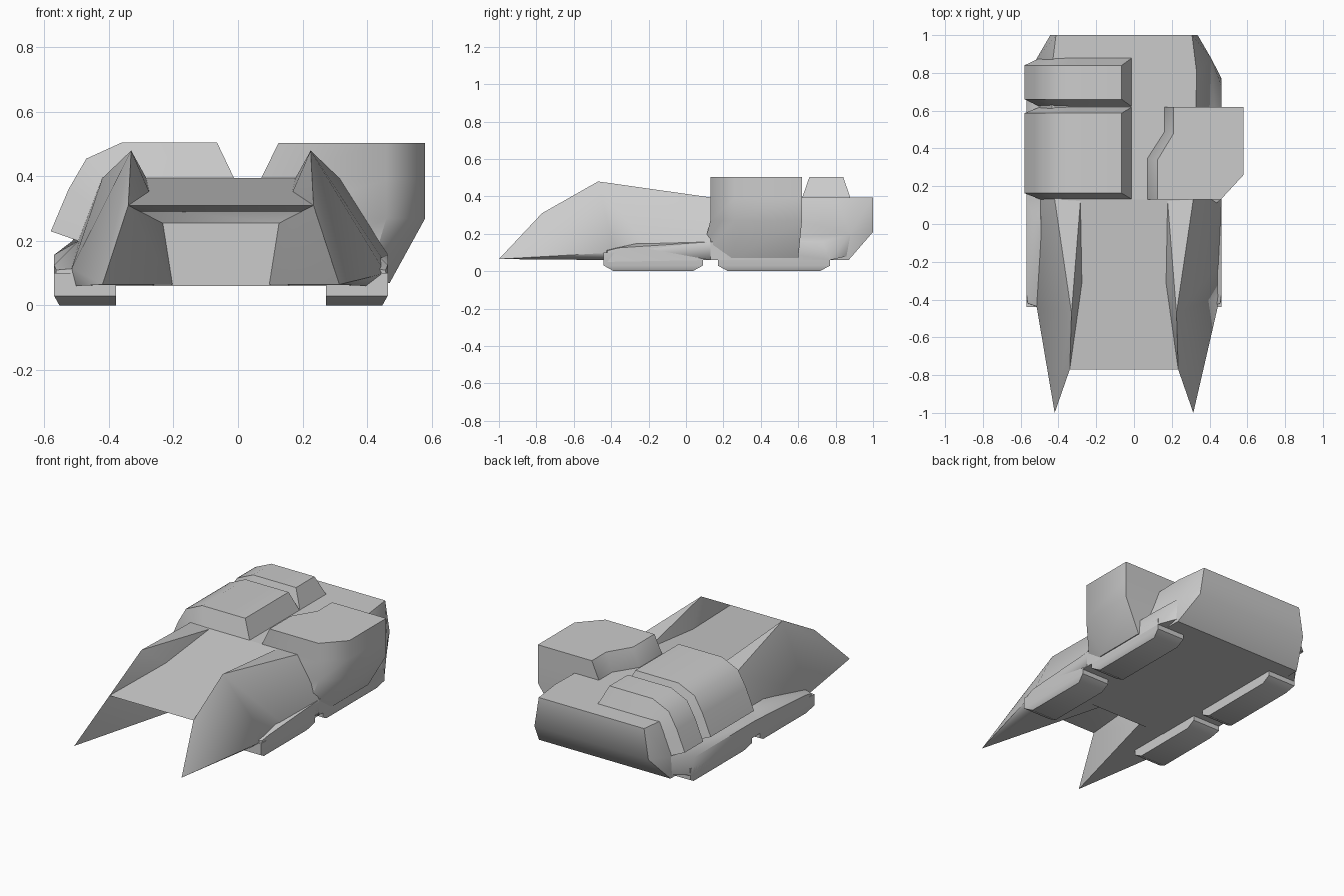
import bpy, bmesh, math

if "Cube" in bpy.data.objects:
    bpy.data.objects.remove(bpy.data.objects["Cube"])

CX = -0.053  # the hull's centre line sits left of the overall centre


def finish(name, bm, angle=48):
    bmesh.ops.recalc_face_normals(bm, faces=bm.faces)
    me = bpy.data.meshes.new(name)
    bm.to_mesh(me)
    bm.free()
    ob = bpy.data.objects.new(name, me)
    bpy.context.collection.objects.link(ob)
    bpy.ops.object.select_all(action='DESELECT')
    ob.select_set(True)
    bpy.context.view_layer.objects.active = ob
    bpy.ops.object.shade_smooth_by_angle(angle=math.radians(angle))
    return ob


def hull(name, pts, sides=(1, -1)):
    """Convex block from points given as offsets from the centre line."""
    bm = bmesh.new()
    for s in sides:
        for u, y, z in pts:
            bm.verts.new((CX + s * u, y, z))
    bmesh.ops.convex_hull(bm, input=bm.verts[:])
    loose = [v for v in bm.verts if not v.link_faces]
    bmesh.ops.delete(bm, geom=loose, context='VERTS')
    bmesh.ops.dissolve_limit(bm, angle_limit=0.01, verts=bm.verts[:], edges=bm.edges[:])
    return finish(name, bm)


def loft(name, rings, angle=48):
    """Solid through closed rings with equal point counts."""
    bm = bmesh.new()
    vs = [[bm.verts.new(p) for p in r] for r in rings]
    n = len(rings[0])
    for a, b in zip(vs, vs[1:]):
        for i in range(n):
            j = (i + 1) % n
            bm.faces.new((a[i], a[j], b[j], b[i]))
    bm.faces.new(vs[0][::-1])
    bm.faces.new(vs[-1])
    return finish(name, bm, angle)


# Shared hull corners
tip, corner, peak = (.367, -1, .065), (.287, -.77, .31), (.278, -.47, .48)
ridge_end, floor_end = (.367, .13, .395), (.23, .13, .393)
recess_top, recess_low = (.18, -.19, .255), (.15, -.19, .065)
side_mid, side_low = (.442, .13, .2), (.462, .13, .06)
skirt_top, skirt_low = (.517, .13, .157), (.517, .13, .06)

# Nose deck: sunken floor between the two fins, over the front recess
hull("nose_deck", [corner, ridge_end, recess_top])

# Middle hull behind the recess
hull("middle_hull", [recess_top, recess_low, (.3, -.19, .34), ridge_end,
                     side_mid, side_low, (.46, -.19, .06)])

# Rear hull with sloped stern
hull("rear_hull", [ridge_end, side_mid, side_low, (.385, .80, .395), (.36, 1, .395),
                   (.39, 1, .21), (.46, .88, .2), (.45, .87, .06)])

for s, side in ((-1, "left"), (1, "right")):
    # Pointed front prong rising to a fin; the right one swells into the side box
    prong = [tip, corner, peak, ridge_end, floor_end, recess_top, recess_low,
             (.462, -.44, .115), (.45, -.43, .06), side_mid, side_low]
    if s > 0:
        prong += [skirt_top, skirt_low, (.517, -.2, .12), (.51, -.38, .1)]
    hull(side + "_prong", prong, (s,))
    # Side skirt, front and rear halves
    hull(side + "_front_skirt", [(.45, -.44, .115), (.51, -.42, .11), (.517, -.36, .125),
                                 (.45, -.44, .05), (.517, -.42, .05), (.442, -.05, .2),
                                 (.33, -.42, .06), (.33, .13, .06),
                                 skirt_top, skirt_low, side_mid], (s,))
    hull(side + "_rear_skirt", [side_mid, skirt_top, skirt_low, (.33, .13, .06),
                                (.517, .73, .157), (.517, .77, .06), (.442, .72, .2),
                                (.46, .88, .2), (.45, .86, .08), (.33, .77, .06)], (s,))
    # Two chamfered skids under each skirt
    for y0, y1, end in ((-.44, .09, "front"), (.17, .77, "rear")):
        pts = []
        for u in (.325, .517):
            for y in (y0, y1):
                pts += [(u, y, .03), (u, y, .10)]
        for u in (.325, .5):
            pts += [(u, y0 + .055, 0), (u, y1 - .055, 0)]
        hull(f"{side}_{end}_skid", pts, (s,))

# Two bevelled armour bands wrapped over the left shoulder
inner = [(-.01, .39), (-.33, .39), (-.415, .385), (-.45, .3), (-.495, .2)]
outer = [(-.065, .505), (-.36, .505), (-.47, .455), (-.525, .36), (-.58, .23)]
for name, y0, y1, b in (("front_armour_band", .13, .62, .033),
                        ("rear_armour_band", .62, .88, .04)):
    loft(name, [[(xi, y0, zi), (xo, y0 + b, zo), (xo, y1 - b, zo), (xi, y1, zi)]
                for (xi, zi), (xo, zo) in zip(inner, outer)])

# Side box on the right: stepped inner edge, undercut outer wall
top_in = [(.21, .62), (.21, .48), (.125, .34), (.125, .13)]
base_in = [(.16, .62), (.16, .49), (.07, .35), (.07, .13)]
wide = [(.46, .13), (.58, .26), (.58, .62)]
low = [(.40, .08), (.47, .26), (.47, .60)]
rings = []
for z, ins, out in ((.07, base_in, low), (.27, base_in, wide),
                    (.39, base_in, wide), (.503, top_in, wide)):
    rings.append([(x, y, z) for x, y in ins + out])
loft("side_box", rings, 55)
